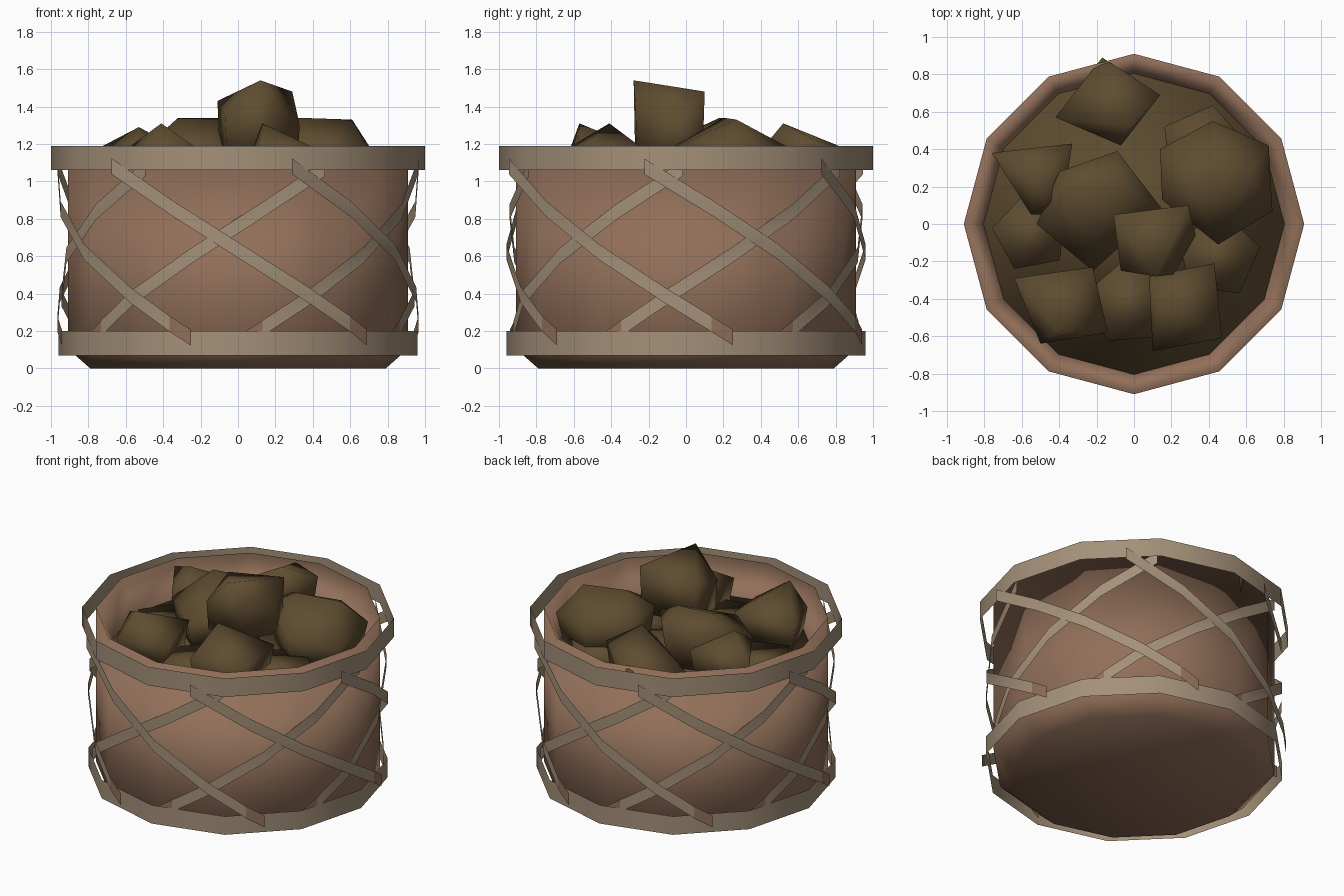
import bpy, bmesh, math
from mathutils import Vector

if "Cube" in bpy.data.objects:
    bpy.data.objects.remove(bpy.data.objects["Cube"])


def material(name, rgb):
    m = bpy.data.materials.new(name)
    m.diffuse_color = (*rgb, 1)
    m.use_nodes = True
    m.node_tree.nodes["Principled BSDF"].inputs["Base Color"].default_value = m.diffuse_color
    return m


CLAY = material("clay brown", (0.285, 0.16, 0.1))
STRAP = material("tan strap", (0.37, 0.28, 0.19))
ROCK = material("dark olive rock", (0.113, 0.073, 0.03))


def finish(name, bm, mats):
    me = bpy.data.meshes.new(name)
    bm.to_mesh(me)
    bm.free()
    for m in mats:
        me.materials.append(m)
    for p in me.polygons:
        p.use_smooth = True
    ob = bpy.data.objects.new(name, me)
    bpy.context.collection.objects.link(ob)
    return ob


def lathe(name, profile, mat, cap_start=False, cap_end=False, sides=12):
    """Spin (radius, z) points into a twelve-sided shell."""
    bm = bmesh.new()
    rings = []
    for r, z in profile:
        rings.append([bm.verts.new((r * math.cos(math.tau * i / sides),
                                    r * math.sin(math.tau * i / sides), z))
                      for i in range(sides)])
    for a, b in zip(rings, rings[1:]):
        for i in range(sides):
            j = (i + 1) % sides
            bm.faces.new((a[i], a[j], b[j], b[i]))
    if cap_start:
        bm.faces.new(rings[0][::-1])
    if cap_end:
        bm.faces.new(rings[-1])
    return finish(name, bm, [mat])


# Tub with a chamfered foot and an inner wall sloping in from the lip
lathe("tub", [(0.79, 0), (0.91, 0.105), (0.91, 1.19), (0.80, 0.96)],
      CLAY, cap_start=True)

# Thin hoops around the top and bottom
lathe("top_hoop", [(1.0, 1.06), (1.0, 1.19)], STRAP)
lathe("bottom_hoop", [(0.96, 0.07), (0.96, 0.20)], STRAP)


def strap(name, a0, a1, z0, z1, r_top, r_mid, r_low, half=0.042, steps=4):
    """Ribbon from (a0, z0) at the top to (a1, z1) at the bottom; angle 0 faces front."""
    bm = bmesh.new()
    ts = [i / steps for i in range(steps)] + [0.92, 1]
    rows = []
    for t in ts:
        r = r_mid
        if t == 0:
            r = r_top
        elif t > 0.9:
            r = r_low
        a = math.radians(a0 + (a1 - a0) * t)
        z = z0 + (z1 - z0) * t
        rows.append([bm.verts.new((r * math.sin(a), -r * math.cos(a), z + s * half))
                     for s in (-1, 1)])
    for i, (p, q) in enumerate(zip(rows, rows[1:])):
        quad = (p[0], q[0], q[1], p[1])
        f = bm.faces.new(quad if a1 > a0 else quad[::-1])
        f.material_index = int(i == len(rows) - 2)   # darker tip
    finish(name, bm, [STRAP, CLAY])


# Six straps in each direction form the lattice
for k in range(6):
    strap(f"falling_strap_{k}", -43 + 60 * k, 45 + 60 * k, 1.08, 0.165, 0.99, 0.96, 0.975)
    strap(f"rising_strap_{k}", 29 + 60 * k, -59 + 60 * k, 1.07, 0.14, 0.96, 0.95, 0.93)


def rock(name, outline, base=0.95, shrink=0.85):
    """Convex lump whose outline seen from above is given as (x, y, z) points."""
    bm = bmesh.new()
    pts = [Vector(p) for p in outline]
    c = sum(pts, Vector()) / len(pts)
    for p in pts:
        bm.verts.new(p)
        low = c + (p - c) * shrink
        bm.verts.new((low.x, low.y, base))
    res = bmesh.ops.convex_hull(bm, input=bm.verts[:])
    junk = {g for g in res["geom_interior"] + res["geom_unused"]
            if isinstance(g, bmesh.types.BMVert)}
    bmesh.ops.delete(bm, geom=list(junk), context="VERTS")
    bmesh.ops.dissolve_limit(bm, angle_limit=0.1, verts=bm.verts[:], edges=bm.edges[:])
    bmesh.ops.recalc_face_normals(bm, faces=bm.faces[:])
    finish(name, bm, [ROCK])


# Bed of packed rock filling the tub
lathe("rock_bed", [(0.80, 0.96), (0.805, 0.97)], ROCK, cap_end=True)

# Large rocks heaped on top
rock("back_rock", [(-0.17, 0.89, 1.16), (0.14, 0.69, 1.22), (-0.07, 0.42, 1.19),
                   (-0.42, 0.57, 1.08), (-0.02, 0.52, 1.31)])
rock("left_rock", [(-0.76, 0.38, 1.17), (-0.33, 0.43, 1.18), (-0.39, 0.05, 1.18),
                   (-0.55, 0.05, 1.17), (-0.53, 0.22, 1.29)])
rock("centre_rock", [(-0.52, 0.0, 1.16), (-0.40, 0.28, 1.25), (-0.09, 0.39, 1.25),
                     (0.15, 0.08, 1.2), (-0.22, -0.25, 1.14),
                     (-0.32, 0.18, 1.34), (-0.08, 0.2, 1.34)])
rock("right_rock", [(0.14, 0.40, 1.22), (0.42, 0.55, 1.18), (0.72, 0.42, 1.16),
                    (0.74, 0.07, 1.10), (0.45, -0.11, 1.16), (0.15, 0.13, 1.25),
                    (0.32, 0.2, 1.34), (0.61, 0.27, 1.33)])
rock("top_rock", [(-0.11, 0.05, 1.43), (0.29, 0.10, 1.48), (0.33, -0.06, 1.30),
                  (0.12, -0.28, 1.54), (-0.07, -0.25, 1.35), (0.21, -0.27, 1.4)],
     base=1.15, shrink=0.95)
rock("front_left_rock", [(-0.64, -0.29, 1.14), (-0.22, -0.23, 1.17), (-0.14, -0.58, 1.12),
                         (-0.50, -0.64, 1.12), (-0.41, -0.57, 1.31)])
rock("front_right_rock", [(0.08, -0.28, 1.18), (0.43, -0.21, 1.16), (0.47, -0.61, 1.15),
                          (0.10, -0.68, 1.15), (0.13, -0.41, 1.31)])

# Half-buried flat rocks between them
for i, (x, y, r, turn) in enumerate([(0.45, -0.17, 0.23, 0.2), (-0.55, -0.05, 0.21, 0.5),
                                     (0.37, 0.40, 0.24, 0.1), (-0.02, -0.42, 0.24, 0.4)]):
    rock(f"buried_rock_{i}", [(x + r * math.cos(turn + math.tau * k / 5),
                               y + r * math.sin(turn + math.tau * k / 5),
                               1.02 + 0.02 * (k % 2)) for k in range(5)], base=0.9)
